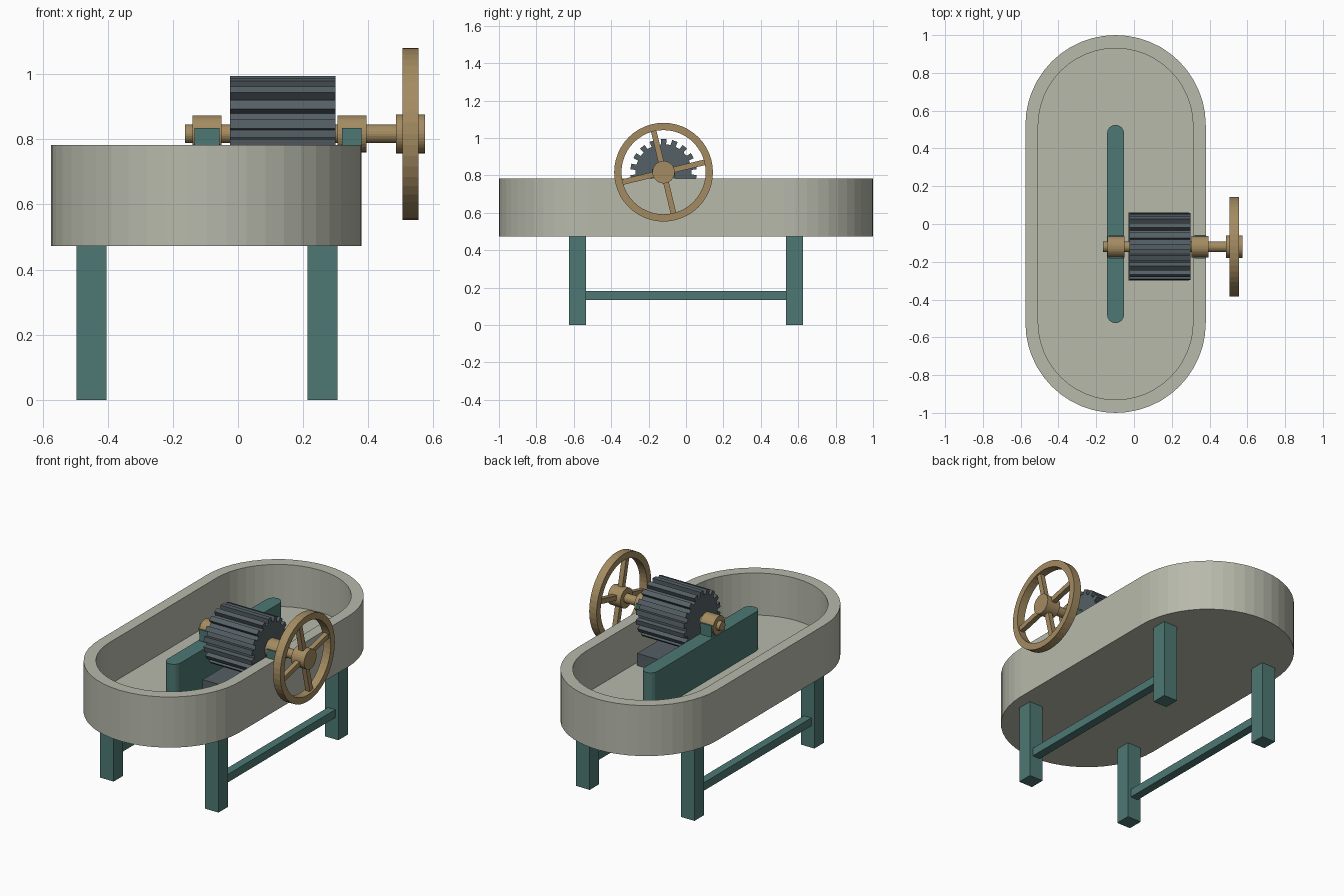
import bpy, bmesh
from math import sin, cos, pi, radians
from mathutils import Matrix, Vector

if "Cube" in bpy.data.objects:
    bpy.data.objects.remove(bpy.data.objects["Cube"])

def material(name, rgb):
    m = bpy.data.materials.new(name)
    m.diffuse_color = (*rgb, 1)
    m.use_nodes = True
    m.node_tree.nodes["Principled BSDF"].inputs["Base Color"].default_value = m.diffuse_color
    return m

STONE = material("stone", (0.48, 0.49, 0.41))
TEAL = material("painted_wood", (0.075, 0.19, 0.175))
BRASS = material("brass", (0.37, 0.26, 0.12))
IRON = material("iron", (0.09, 0.115, 0.13))

TUB_X, AXIS_Y, AXIS_Z = -0.0975, -0.12, 0.817

def finish(name, bm, mat, smooth=False):
    bmesh.ops.recalc_face_normals(bm, faces=bm.faces)
    me = bpy.data.meshes.new(name)
    bm.to_mesh(me)
    bm.free()
    me.materials.append(mat)
    ob = bpy.data.objects.new(name, me)
    bpy.context.collection.objects.link(ob)
    if smooth:
        bpy.context.view_layer.objects.active = ob
        ob.select_set(True)
        bpy.ops.object.shade_smooth_by_angle(angle=radians(30))
        ob.select_set(False)
    return ob

def box(name, lo, hi, mat):
    lo, hi = Vector(lo), Vector(hi)
    bm = bmesh.new()
    m = Matrix.Translation((lo + hi) / 2) @ Matrix.Diagonal((*(hi - lo), 1))
    bmesh.ops.create_cube(bm, size=1, matrix=m)
    return finish(name, bm, mat)

def loft(name, rings, mat, caps=True):
    """Join successive point rings; cap both ends or close the loop."""
    bm = bmesh.new()
    rings = [[bm.verts.new(p) for p in r] for r in rings]
    n = len(rings[0])
    pairs = list(zip(rings, rings[1:])) + ([] if caps else [(rings[-1], rings[0])])
    for a, b in pairs:
        for i in range(n):
            j = (i + 1) % n
            bm.faces.new((a[i], a[j], b[j], b[i]))
    if caps:
        bm.faces.new(rings[0])
        bm.faces.new(rings[-1])
    return finish(name, bm, mat)

def stadium(r, half_y, z, seg):
    """Rounded-end outline about the tub centre line."""
    pts = []
    for side in (1, -1):
        for i in range(seg + 1):
            a = pi * i / seg
            pts.append((TUB_X + side * r * cos(a), side * (half_y - r + r * sin(a)), z))
    return pts

def circle(x, r, n=32):
    return [(x, AXIS_Y + r * cos(2 * pi * i / n), AXIS_Z + r * sin(2 * pi * i / n)) for i in range(n)]

def rod(name, x0, x1, r, mat, n=32):
    return loft(name, [circle(x0, r, n), circle(x1, r, n)], mat)

# Oval trough with open top
loft("trough", [stadium(0.4775, 1.0, 0.473, 24), stadium(0.4775, 1.0, 0.783, 24),
                stadium(0.41, 0.93, 0.783, 24), stadium(0.41, 0.93, 0.525, 24)], STONE)

# Central dividing wall
loft("dividing_wall", [stadium(0.045, 0.525, 0.52, 8), stadium(0.045, 0.525, 0.765, 8)], TEAL)

# Legs and long stretchers
for side, x in (("left", -0.45), ("right", 0.26)):
    for end, y in (("front", -0.58), ("back", 0.58)):
        box(f"{end}_{side}_leg", (x - 0.046, y - 0.046, 0), (x + 0.046, y + 0.046, 0.478), TEAL)
    box(f"{side}_stretcher", (x - 0.025, -0.54, 0.133), (x + 0.025, 0.54, 0.182), TEAL)

# Bed plate under the roll
box("bed_plate", (-0.03, -0.30, 0.52), (0.29, 0.06, 0.60), IRON)

# Toothed beater roll
TEETH = 18
profile = []
for i in range(TEETH):
    c = pi / 2 + 2 * pi * i / TEETH
    for da, r in ((-0.095, 0.15), (-0.085, 0.178), (0.085, 0.178), (0.095, 0.15)):
        profile.append((AXIS_Y + r * cos(c + da), AXIS_Z + r * sin(c + da)))
loft("beater_roll", [[(x, *p) for p in profile] for x in (-0.025, 0.30)], IRON)

# Shaft, bearings and their pads
rod("shaft", -0.163, 0.56, 0.028, BRASS, 24)
for side, x, z0 in (("left", -0.095, 0.76), ("right", 0.35, 0.775)):
    rod(f"{side}_bearing", x - 0.045, x + 0.045, 0.057, BRASS)
    w = 0.038 if side == "left" else 0.03
    box(f"{side}_bearing_pad", (x - w, AXIS_Y - 0.062, z0), (x + w, AXIS_Y + 0.062, 0.835), TEAL)

# Hand wheel: rim, hub and spokes
loft("wheel_rim", [circle(0.505, 0.264, 48), circle(0.555, 0.264, 48),
                   circle(0.555, 0.225, 48), circle(0.505, 0.225, 48)], BRASS, caps=False)
rod("wheel_hub", 0.486, 0.574, 0.06, BRASS)
for k in range(4):
    m = (Matrix.Translation((0.53, AXIS_Y, AXIS_Z)) @ Matrix.Rotation(radians(13.5 + 90 * k), 4, 'X')
         @ Matrix.Translation((0, 0.14, 0)) @ Matrix.Diagonal((0.03, 0.19, 0.03, 1)))
    bm = bmesh.new()
    bmesh.ops.create_cube(bm, size=1, matrix=m)
    finish(f"wheel_spoke_{k + 1}", bm, BRASS)
